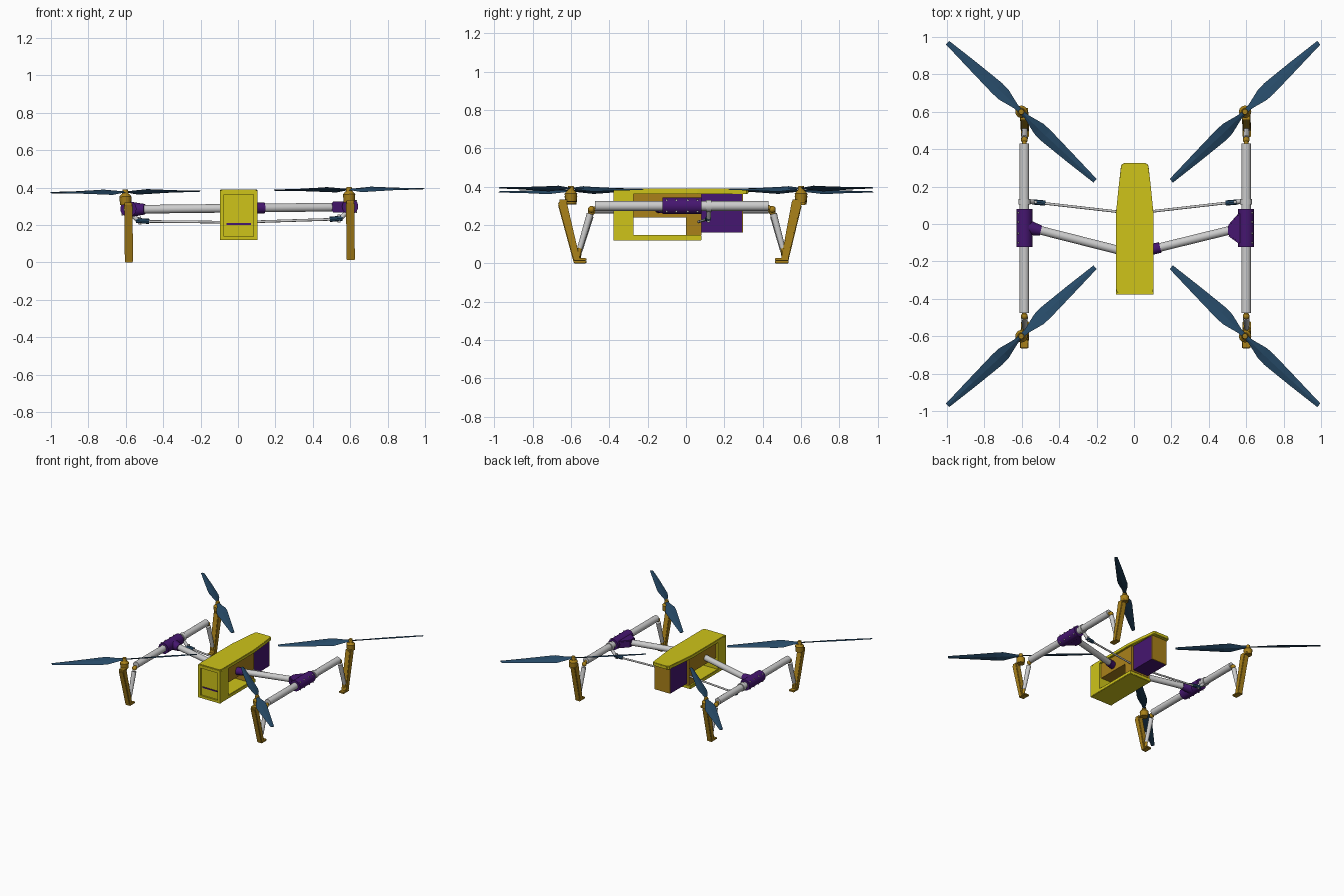
import bpy, bmesh, math
from mathutils import Vector, Matrix

if "Cube" in bpy.data.objects:
    bpy.data.objects.remove(bpy.data.objects["Cube"])


def material(name, rgb):
    m = bpy.data.materials.new(name)
    m.diffuse_color = (*rgb, 1)
    m.use_nodes = True
    m.node_tree.nodes["Principled BSDF"].inputs["Base Color"].default_value = m.diffuse_color
    return m


YELLOW = material("yellow", (0.62, 0.55, 0.01))
ORANGE = material("orange", (0.40, 0.22, 0.01))
PURPLE = material("purple", (0.06, 0.008, 0.16))
BLUE = material("blue", (0.02, 0.07, 0.14))


def finish(name, bm, mat=None, smooth=False):
    bmesh.ops.recalc_face_normals(bm, faces=bm.faces[:])
    if smooth:
        for f in bm.faces:
            f.smooth = True
        for e in bm.edges:
            e.smooth = e.calc_face_angle(0) < math.radians(35)
    me = bpy.data.meshes.new(name)
    bm.to_mesh(me)
    bm.free()
    ob = bpy.data.objects.new(name, me)
    if mat:
        me.materials.append(mat)
    bpy.context.collection.objects.link(ob)
    return ob


def tube(name, a, b, r, mat=None, r2=None, n=24):
    a, b = Vector(a), Vector(b)
    d = b - a
    M = Matrix.Translation((a + b) / 2) @ d.to_track_quat('Z', 'Y').to_matrix().to_4x4()
    bm = bmesh.new()
    bmesh.ops.create_cone(bm, cap_ends=True, segments=n, radius1=r,
                          radius2=r if r2 is None else r2, depth=d.length, matrix=M)
    return finish(name, bm, mat, True)


def ball(name, c, r, mat=None):
    bm = bmesh.new()
    bmesh.ops.create_uvsphere(bm, u_segments=16, v_segments=10, radius=r,
                              matrix=Matrix.Translation(c))
    return finish(name, bm, mat, True)


def prism(name, pts, axis, lo, hi, mat=None, bevel=0):
    """Extrude a 2D outline along x (pts are y,z) or z (pts are x,y)."""
    bm = bmesh.new()
    put = (lambda p, t: (t, p[0], p[1])) if axis == 'x' else (lambda p, t: (p[0], p[1], t))
    f = bm.faces.new([bm.verts.new(put(p, lo)) for p in pts])
    ext = bmesh.ops.extrude_face_region(bm, geom=[f])
    off = Vector(put((0, 0), hi - lo))
    bmesh.ops.translate(bm, vec=off, verts=[v for v in ext['geom'] if isinstance(v, bmesh.types.BMVert)])
    if bevel:
        bmesh.ops.bevel(bm, geom=bm.edges[:], offset=bevel, segments=2, affect='EDGES')
    return finish(name, bm, mat)


def box(name, lo, hi, mat=None, bevel=0):
    p = [(lo[0], lo[1]), (hi[0], lo[1]), (hi[0], hi[1]), (lo[0], hi[1])]
    return prism(name, p, 'z', lo[2], hi[2], mat, bevel)


# --- Fuselage: tapered lid, front nose, floor, core and battery ---
C = 0.004
lid = [(-0.09, -0.375), (0.09, -0.375), (0.1, -0.35), (0.1, 0.06), (0.086, 0.2),
       (0.073, 0.315), (0.06, 0.325), (-0.06, 0.325), (-0.073, 0.315), (-0.086, 0.2),
       (-0.1, 0.06), (-0.1, -0.35)]
prism("body_lid", [(x + C, y) for x, y in lid], 'z', 0.363, 0.39, YELLOW, 0.003)
box("body_nose", (C - 0.1, -0.365, 0.13), (C + 0.1, -0.273, 0.375), YELLOW)
box("body_floor", (C - 0.1, -0.365, 0.12), (C + 0.1, 0.08, 0.148), YELLOW, 0.003)
for s in (-1, 1):
    xa, xb = sorted((C + s * 0.078, C + s * 0.1))
    box("nose_side_rim", (xa, -0.378, 0.12), (xb, -0.36, 0.385), YELLOW)
box("nose_top_rim", (C - 0.078, -0.378, 0.362), (C + 0.078, -0.36, 0.385), YELLOW)
box("nose_bottom_rim", (C - 0.078, -0.378, 0.12), (C + 0.078, -0.36, 0.14), YELLOW)
box("nose_slot", (C - 0.065, -0.37, 0.201), (C + 0.065, -0.364, 0.21), PURPLE)
box("body_core", (C - 0.085, -0.275, 0.24), (C + 0.085, 0.08, 0.364), ORANGE)
box("rear_bulkhead", (C - 0.085, 0.0, 0.147), (C + 0.085, 0.08, 0.241), ORANGE)
box("battery", (C - 0.07, 0.079, 0.16), (C + 0.07, 0.292, 0.364), PURPLE)
box("battery_cover", (C - 0.07, 0.292, 0.16), (C + 0.07, 0.298, 0.364), ORANGE)
body = set(bpy.data.objects)


def propeller(name, hx, hy, z, angle, hand):
    """Two lofted twisted blades: radius, leading edge, trailing edge, pitch."""
    stations = [(0.0, 0.012, -0.012, 20), (0.04, 0.014, -0.016, 24), (0.13, 0.036, -0.042, 22),
                (0.18, 0.036, -0.044, 18), (0.36, 0.024, -0.03, 13), (0.54, 0.012, -0.014, 9)]
    bm = bmesh.new()
    for side in (0, 1):
        turn = Matrix.Rotation(math.radians(angle + 180 * side), 4, 'Z')
        rings = []
        for r, lead, trail, pitch in stations:
            mid, t = (lead + trail) / 2, 0.004
            ring = []
            for c, h in ((lead, 0), (mid, t), (trail, 0), (mid, -t)):
                v = Matrix.Rotation(math.radians(pitch), 4, 'X') @ Vector((r, c, h))
                v.y *= hand
                ring.append(bm.verts.new(turn @ v + Vector((hx, hy, z))))
            rings.append(ring)
        for p, q in zip(rings, rings[1:]):
            for i in range(4):
                bm.faces.new((p[i], p[(i + 1) % 4], q[(i + 1) % 4], q[i]))
        bm.faces.new(rings[0])
        bm.faces.new(rings[-1])
    finish(name, bm, BLUE)


for s, side in ((-1, "left"), (1, "right")):
    X = -0.583 if s < 0 else 0.603
    # --- Main arm, side rail, clamp joint ---
    tube(side + "_arm", (0, -0.16, 0.29), (X, -0.012, 0.29), 0.023)
    tube(side + "_rail", (X, -0.475, 0.293), (X, 0.43, 0.293), 0.026)
    tube(side + "_clamp", (X, -0.122, 0.293), (X, 0.08, 0.293), 0.043, PURPLE)
    if s < 0:
        tube("left_clamp_socket", (-0.495, -0.036, 0.29), (-0.565, -0.018, 0.29), 0.028, PURPLE, 0.04)
    else:
        prism("right_clamp_socket", [(0.505, -0.062), (0.505, -0.008), (0.578, 0.075), (0.59, 0.075),
                                     (0.59, -0.115), (0.57, -0.11)], 'z', 0.262, 0.32, PURPLE, 0.006)
        tube("right_arm_collar", (0.09, -0.138, 0.29), (0.143, -0.125, 0.29), 0.029, PURPLE)
    for y in (-0.1, -0.05, 0.01, 0.06):
        for dz in (-0.03, 0.03):
            tube(side + "_clamp_bolt", (X + s * 0.028, y, 0.293 + dz), (X + s * 0.036, y, 0.293 + dz), 0.005, n=8)
    # --- Thin brace with its clevis and rail collar ---
    tube(side + "_brace", (s * 0.07, 0.064, 0.216), (s * 0.5, 0.113, 0.225), 0.007, n=12)
    tube(side + "_brace_clevis", (X - s * 0.11, 0.112, 0.225), (X - s * 0.042, 0.118, 0.23), 0.014, BLUE, n=8)
    tube(side + "_brace_pin", (X - s * 0.06, 0.118, 0.208), (X - s * 0.06, 0.118, 0.25), 0.008, n=12)
    tube(side + "_brace_lug", (X - s * 0.05, 0.118, 0.23), (X, 0.118, 0.285), 0.012, n=12)
    tube(side + "_rail_collar", (X, 0.104, 0.293), (X, 0.134, 0.293), 0.032)

    for e, end in ((-1, "front"), (1, "back")):
        n = end + "_" + side
        # --- V-shaped leg: outer bar, inner strut, foot ---
        if e < 0:
            bar = [(-0.668, 0.312), (-0.625, 0.325), (-0.552, 0.012), (-0.585, 0.008)]
            foot_y, top_y, low_y = (-0.585, -0.52), -0.493, -0.562
        else:
            bar = [(0.553, 0.322), (0.604, 0.31), (0.532, 0.012), (0.495, 0.012)]
            foot_y, top_y, low_y = (0.465, 0.535), 0.45, 0.512
        prism(n + "_leg", bar, 'x', X - 0.022, X + 0.022, ORANGE, 0.004)
        box(n + "_foot", (X - 0.022, foot_y[0], 0.007), (X + 0.022, foot_y[1], 0.021), ORANGE, 0.003)
        top, low = Vector((X, top_y, 0.275)), Vector((X, low_y, 0.045))
        tube(n + "_strut", top.lerp(low, 0.1), top.lerp(low, 0.88), 0.018, None, 0.014)
        tube(n + "_strut_tip", top.lerp(low, 0.85), low + Vector((0, 0, -0.02)), 0.011, ORANGE)
        ball(n + "_strut_knuckle", top, 0.018, ORANGE)
        tube(n + "_knuckle_link", (X, e * 0.425, 0.288), top, 0.012, ORANGE)
        # --- Motor and propeller ---
        mx, my = s * 0.598, e * 0.6
        ys = sorted((my + e * 0.02, -0.66 if e < 0 else 0.555))
        box(n + "_motor_mount", (X - 0.02, ys[0], 0.31), (X + 0.02, ys[1], 0.326), ORANGE)
        tube(n + "_motor", (mx, my, 0.315), (mx, my, 0.358), 0.029, ORANGE, 0.033)
        tube(n + "_motor_cap", (mx, my, 0.358), (mx, my, 0.373), 0.033, ORANGE, 0.02)
        tube(n + "_prop_hub", (mx, my, 0.37), (mx, my, 0.397), 0.018, ORANGE, 0.014)
        propeller(n + "_propeller", mx, my, 0.384, s * e * 43, -s * e)

# --- The airframe leans slightly to its left around the body ---
bpy.context.view_layer.update()
roll = Matrix.Rotation(-0.011, 4, 'Y')
for ob in bpy.data.objects:
    if ob not in body:
        ob.matrix_world = roll @ ob.matrix_world
